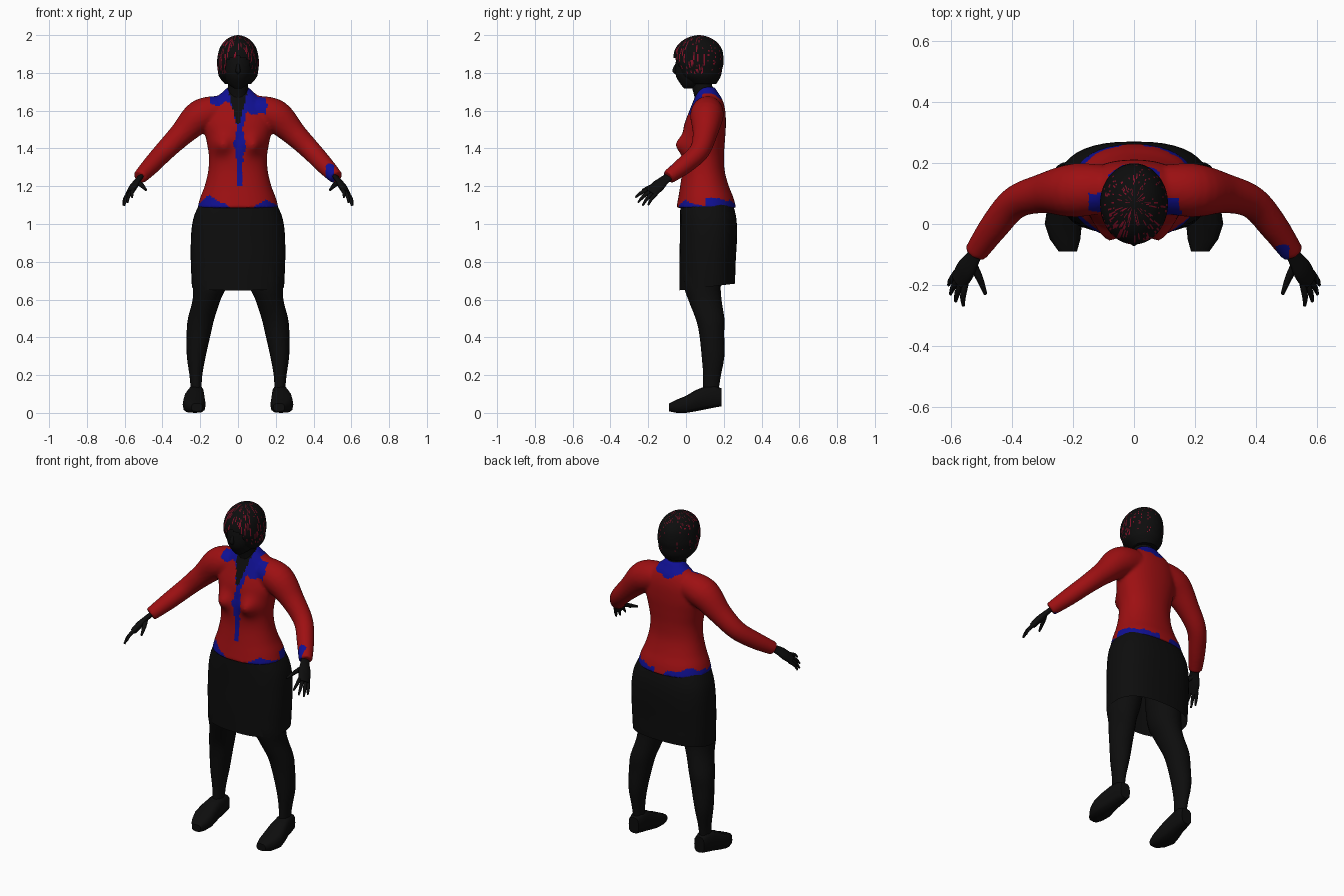
import bpy, bmesh, math, random
from mathutils import Vector

if "Cube" in bpy.data.objects:
    bpy.data.objects.remove(bpy.data.objects["Cube"])
random.seed(4)


def material(name, rgb):
    m = bpy.data.materials.new(name)
    m.use_nodes = True
    m.diffuse_color = (*rgb, 1)
    m.node_tree.nodes["Principled BSDF"].inputs["Base Color"].default_value = (*rgb, 1)
    return m


BLACK = material("soft_black", (0.004, 0.004, 0.004))
RED = material("deep_red", (0.34, 0.005, 0.006))
BLUE = material("royal_blue", (0.005, 0.005, 0.29))
CRIMSON = material("crimson_streak", (0.22, 0.005, 0.02))


def spline(rows, n):
    """Catmull-Rom interpolation of rows of numbers."""
    out = []
    for i in range(len(rows) - 1):
        a, b, c, d = (rows[max(0, min(len(rows) - 1, i + k))] for k in (-1, 0, 1, 2))
        for s in range(n):
            t = s / n
            out.append([0.5 * (2 * q + (r - p) * t + (2 * p - 5 * q + 4 * r - w) * t * t
                               + (3 * q - p - 3 * r + w) * t ** 3)
                        for p, q, r, w in zip(a, b, c, d)])
    return out + [list(rows[-1])]


def loft(bm, rings, seg, power=2.0, caps=True):
    """Bridge superelliptic rings given as (centre, u axis, v axis)."""
    def bend(v):
        return math.copysign(abs(v) ** (2 / power), v)
    loops = []
    for c, u, v in rings:
        angles = [2 * math.pi * k / seg for k in range(seg)]
        loops.append([bm.verts.new(c + u * bend(math.cos(a)) + v * bend(math.sin(a))) for a in angles])
    for lo, hi in zip(loops, loops[1:]):
        for k in range(seg):
            j = (k + 1) % seg
            bm.faces.new((lo[k], lo[j], hi[j], hi[k]))
    if caps:
        bm.faces.new(loops[0])
        bm.faces.new(loops[-1])


def level(rows, n, side=1):
    """Horizontal rings from rows of z, cx, cy, rx, ry."""
    return [(Vector((x * side, y, z)), Vector((max(rx, 0.001), 0, 0)), Vector((0, max(ry, 0.001), 0)))
            for z, x, y, rx, ry in spline(rows, n)]


def tube(bm, points, side=1, across=(0, 0, 1), flat=1.0, n=4, seg=12):
    """Tapered limb through rows of x, y, z, radius."""
    pts = spline(points, n)
    pos = [Vector((p[0] * side, p[1], p[2])) for p in pts]
    rings = []
    for i, p in enumerate(pos):
        t = (pos[min(i + 1, len(pos) - 1)] - pos[max(i - 1, 0)]).normalized()
        u = Vector((across[0] * side, across[1], across[2]))
        u = (u - t * u.dot(t)).normalized()
        rings.append((p, u * pts[i][3], t.cross(u) * pts[i][3] * flat))
    loft(bm, rings, seg)


def finish(name, bm, mats):
    bmesh.ops.recalc_face_normals(bm, faces=bm.faces)
    for f in bm.faces:
        f.smooth = True
    me = bpy.data.meshes.new(name)
    bm.to_mesh(me)
    bm.free()
    for m in mats:
        me.materials.append(m)
    me.set_sharp_from_angle(angle=math.radians(50))
    ob = bpy.data.objects.new(name, me)
    bpy.context.scene.collection.objects.link(ob)
    return ob


# Blouse: torso and sleeves fused into one smooth skin
bm = bmesh.new()
torso = [(1.085, 0, .107, .215, .158), (1.14, 0, .105, .2, .146), (1.2, 0, .098, .177, .129),
         (1.28, 0, .092, .158, .113), (1.36, 0, .09, .154, .111), (1.44, 0, .095, .167, .111),
         (1.52, 0, .1, .182, .111), (1.6, 0, .113, .168, .095), (1.66, 0, .117, .128, .075),
         (1.7, 0, .112, .08, .055), (1.725, 0, .11, .055, .042)]
loft(bm, level(torso, 5), 64, 2.2)
for v in bm.verts:
    if v.co.y < 0.09:
        d = ((abs(v.co.x) - 0.085) ** 2 + (v.co.z - 1.42) ** 2) / 0.05 ** 2
        v.co.y -= 0.05 * math.exp(-d)
sleeve = [(.1, .115, 1.6, .08), (.2, .11, 1.57, .088), (.3, .1, 1.475, .065),
          (.39, .07, 1.385, .054), (.46, -.01, 1.31, .048), (.52, -.095, 1.247, .038)]
for side in (1, -1):
    tube(bm, sleeve, side, n=5, seg=24)
blouse = finish("blouse", bm, [RED, BLUE, BLACK])
remesh = blouse.modifiers.new("fuse", 'REMESH')
remesh.mode = 'VOXEL'
remesh.voxel_size = 0.009
relax = blouse.modifiers.new("relax", 'SMOOTH')
relax.factor = 0.5
relax.iterations = 5
graph = bpy.context.evaluated_depsgraph_get()
fused = bpy.data.meshes.new_from_object(blouse.evaluated_get(graph))
blouse.modifiers.clear()
blouse.data = fused
fused.materials.clear()
for m in (RED, BLUE, BLACK):
    fused.materials.append(m)


def blouse_colour(c):
    x, y, z = c
    ax = abs(x)
    wob = 0.008 * math.sin(70 * x) + 0.006 * math.sin(90 * z + 40 * x)
    front = y < 0.1
    # Open neckline, then placket, collar, hem and cuff
    if front and z > 1.53 and ax < 0.008 + (z - 1.53) * 0.25:
        return 2
    if front and 1.2 < z < 1.64:
        width = 0.013 + 0.02 * math.exp(-((z - 1.42) / 0.05) ** 2) + max(0, z - 1.5) * 0.25
        if abs(x - 0.007) < width + wob * 0.5:
            return 1
    if z > 1.69 and ax < 0.12:
        return 1
    if front and -0.15 < x < 0 and z > 1.635 + wob:
        return 1
    if y < 0.085 and 0 < x < 0.158 + wob and z > 1.57 + abs(x - 0.1) * 0.5 + wob:
        return 1
    if y > 0.12 and ax < 0.085 and z > 1.645 + ax * 0.3 + wob:
        return 1
    if front and z < (1.15 if x < 0 else 1.13) - abs(ax - 0.15) * 0.6 + wob * 0.4:
        return 1
    if y > 0.1 and 0.035 < ax < 0.25 and z < 1.108 + ax * 0.13 + wob:
        return 1
    if 0.465 < x < 0.51 and y < -0.07:
        return 1
    return 0


for p in fused.polygons:
    p.use_smooth = True
    p.material_index = blouse_colour(p.center)

# Skirt, open at the hem and slightly lower in front
bm = bmesh.new()
skirt = [(.665, 0, .112, .244, .147), (.8, 0, .114, .25, .149), (.9, 0, .118, .25, .151),
         (.98, 0, .119, .245, .151), (1.05, 0, .116, .23, .147), (1.13, 0, .106, .192, .135)]
loft(bm, level(skirt, 3), 40, 2.5, caps=False)
for v in bm.verts:
    if v.co.z < 0.67:
        v.co.z += (v.co.y - 0.1) * 0.12
finish("skirt", bm, [BLACK])

# Legs, shoes and hands, mirrored
leg = [(.95, .12, .1, .1, .11), (.7, .145, .085, .092, .1), (.6, .166, .1, .074, .088),
       (.5, .195, .127, .07, .076), (.42, .208, .136, .064, .066), (.3, .221, .143, .05, .06),
       (.2, .223, .138, .034, .047), (.13, .222, .132, .029, .042), (.08, .222, .13, .029, .04)]
# Shoe rows: y, centre x, half width, sole z, top z
shoe = [(-.09, .217, .03, .008, .05), (-.05, .226, .05, 0, .07), (0, .232, .061, 0, .09),
        (.05, .23, .055, .008, .12), (.1, .225, .046, .018, .14), (.15, .222, .042, .028, .145),
        (.188, .22, .033, .035, .13)]
palm = [(.51, -.08, 1.257, .026), (.53, -.115, 1.232, .029), (.552, -.15, 1.2, .038), (.574, -.188, 1.163, .034)]
spread = Vector((-.05, -.07, .04)).normalized()
tips = [(.56, -.268, 1.14), (.585, -.254, 1.113), (.602, -.23, 1.097), (.608, -.2, 1.1)]
for side, label in ((1, "left"), (-1, "right")):
    bm = bmesh.new()
    loft(bm, level(leg, 3, side), 20)
    finish(label + "_leg", bm, [BLACK])

    bm = bmesh.new()
    loft(bm, [(Vector((x * side, y, (lo + hi) / 2)), Vector((w, 0, 0)), Vector((0, 0, (hi - lo) / 2)))
              for y, x, w, lo, hi in shoe], 12, 3.2)
    finish(label + "_shoe", bm, [BLACK])

    bm = bmesh.new()
    tube(bm, palm, side, spread, 0.5, seg=16)
    for i, tip in enumerate(tips):
        base = Vector((.568, -.178, 1.171)) + spread * (.027 - .018 * i)
        mid = base.lerp(Vector(tip), 0.55) + Vector((.004, -.003, .005))
        tube(bm, [(*base, .011), (*mid, .0095), (*tip, .005)], side, spread, n=3, seg=8)
    tube(bm, [(.535, -.12, 1.225, .014), (.508, -.175, 1.203, .012), (.487, -.23, 1.18, .006)],
         side, n=3, seg=8)
    finish(label + "_hand", bm, [BLACK])

# Neck, face and nose
bm = bmesh.new()
tube(bm, [(0, .115, 1.64, .062), (0, .09, 1.71, .053), (0, .07, 1.79, .055)], across=(1, 0, 0), seg=24)
finish("neck", bm, [BLACK])
bm = bmesh.new()
face = [(1.717, 0, .012, .02, .022), (1.74, 0, .03, .05, .058), (1.78, 0, .05, .075, .102),
        (1.83, 0, .06, .085, .117), (1.9, 0, .065, .08, .108), (1.96, 0, .065, .05, .06)]
loft(bm, level(face, 4), 32)
tube(bm, [(0, -.045, 1.855, .006), (0, -.058, 1.825, .011), (0, -.058, 1.808, .013),
          (0, -.05, 1.798, .006)], across=(1, 0, 0), seg=10)
finish("face", bm, [BLACK])

# Bobbed hair with a face opening and random fine streaks
bm = bmesh.new()
hair = [(1.742, 0, .09, .07, .07), (1.78, 0, .077, .1, .106), (1.82, 0, .07, .108, .122),
        (1.86, 0, .066, .111, .133), (1.92, 0, .066, .101, .126), (1.96, 0, .067, .079, .099),
        (1.985, 0, .068, .05, .062), (1.997, 0, .068, .02, .025), (2.0, 0, .068, .002, .002)]
SEG, STEP = 120, 6
rings = level(hair, STEP)
loft(bm, rings, SEG)
bm.faces.ensure_lookup_table()
for _ in range(260):
    col, row = random.randrange(SEG), random.randrange(8, len(rings) - 8)
    for r in range(row, min(row + random.randint(1, 5), len(rings) - 2)):
        f = bm.faces[r * SEG + col]
        if f.calc_center_median().y < random.uniform(0.06, 0.2):
            f.material_index = 1
opening = []
for f in bm.faces:
    c = f.calc_center_median()
    if c.y < 0.03 and c.z < 1.885 - c.x * c.x * 5 and abs(c.x) < 0.062:
        opening.append(f)
bmesh.ops.delete(bm, geom=opening, context='FACES')
finish("hair", bm, [BLACK, CRIMSON])
